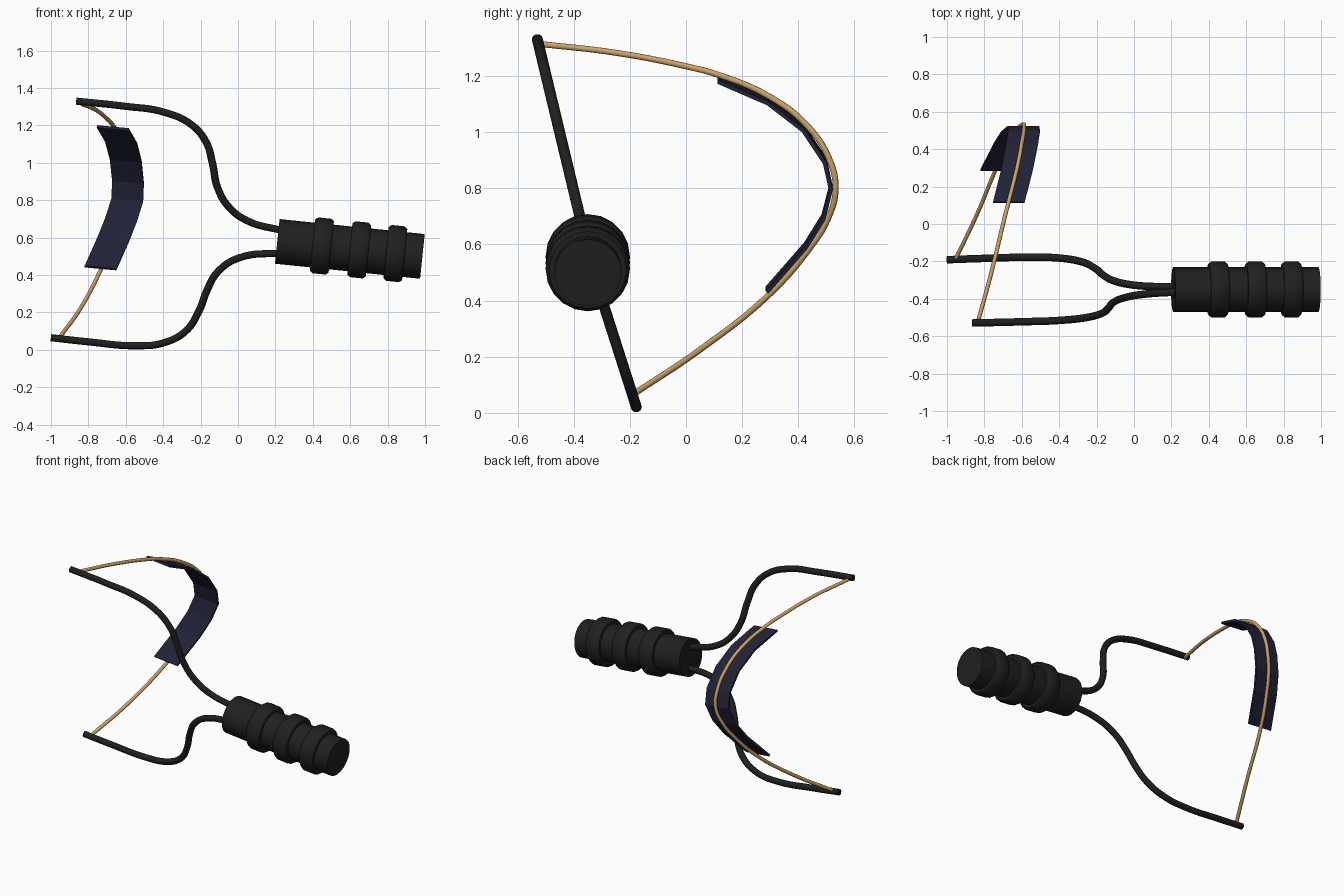
import bpy, bmesh, math
from mathutils import Vector, Matrix

cube = bpy.data.objects.get("Cube")
if cube:
    bpy.data.objects.remove(cube, do_unlink=True)


def material(name, rgb):
    m = bpy.data.materials.new(name)
    m.use_nodes = True
    m.diffuse_color = (*rgb, 1)
    bsdf = m.node_tree.nodes["Principled BSDF"]
    bsdf.inputs["Base Color"].default_value = (*rgb, 1)
    bsdf.inputs["Roughness"].default_value = 0.6
    return m


BLACK = material("black", (0.014, 0.014, 0.014))
TAN = material("tan rubber", (0.6, 0.36, 0.14))
NAVY = material("navy leather", (0.016, 0.016, 0.04))


def select_only(ob):
    bpy.ops.object.select_all(action='DESELECT')
    ob.select_set(True)
    bpy.context.view_layer.objects.active = ob


def add_mesh(name, bm, mat):
    bmesh.ops.recalc_face_normals(bm, faces=bm.faces)
    me = bpy.data.meshes.new(name)
    bm.to_mesh(me)
    bm.free()
    me.materials.append(mat)
    ob = bpy.data.objects.new(name, me)
    bpy.context.collection.objects.link(ob)
    return ob


def tube(name, points, radius, mat):
    """Round rod along a smooth path."""
    cu = bpy.data.curves.new(name, 'CURVE')
    cu.dimensions = '3D'
    cu.bevel_depth = radius
    cu.bevel_resolution = 3
    cu.resolution_u = 8
    cu.use_fill_caps = True
    sp = cu.splines.new('BEZIER')
    sp.bezier_points.add(len(points) - 1)
    for bp, p in zip(sp.bezier_points, points):
        bp.co = p
        bp.handle_left_type = bp.handle_right_type = 'AUTO'
    cu.materials.append(mat)
    ob = bpy.data.objects.new(name, cu)
    bpy.context.collection.objects.link(ob)
    select_only(ob)
    bpy.ops.object.convert(target='MESH')
    bpy.ops.object.shade_smooth_by_angle(angle=math.radians(50))
    return ob


# Handle: lathed grip with three raised rings, tilted slightly down
profile = [(0, 0), (0, 0.12)]
for c in (0.24, 0.44, 0.635):
    profile += [(c - 0.05, 0.12), (c - 0.05, 0.138), (c - 0.035, 0.15),
                (c + 0.035, 0.15), (c + 0.05, 0.138), (c + 0.05, 0.12)]
profile += [(0.78, 0.12), (0.78, 0)]
bm = bmesh.new()
verts = [bm.verts.new((x, 0, r)) for x, r in profile]
edges = [bm.edges.new(pair) for pair in zip(verts, verts[1:])]
bmesh.ops.spin(bm, geom=verts + edges, cent=(0, 0, 0), axis=(1, 0, 0),
               angle=math.tau, steps=20, use_merge=False)
bmesh.ops.remove_doubles(bm, verts=bm.verts, dist=0.0005)
handle = add_mesh("handle", bm, BLACK)
handle.matrix_world = (Matrix.Translation((0.21, -0.35, 0.58))
                       @ Matrix.Rotation(math.radians(5.9), 4, 'Y'))
select_only(handle)
bpy.ops.object.shade_smooth_by_angle(angle=math.radians(50))

# Fork arms: each lies in a plane leaning along y with height
upper = [(-0.865, 1.33), (-0.6, 1.302), (-0.4, 1.272), (-0.25, 1.205),
         (-0.17, 1.11), (-0.137, 1.0), (-0.11, 0.87), (-0.05, 0.765),
         (0.05, 0.69), (0.25, 0.635)]
lower = [(-1.0, 0.065), (-0.8, 0.043), (-0.55, 0.022), (-0.4, 0.037),
         (-0.28, 0.1), (-0.21, 0.205), (-0.165, 0.32), (-0.11, 0.415),
         (0, 0.49), (0.25, 0.52)]
tube("upper_arm", [(x, -0.365 - 0.24 * (z - 0.645), z) for x, z in upper], 0.02, BLACK)
tube("lower_arm", [(x, -0.335 - 0.32 * (z - 0.515), z) for x, z in lower], 0.02, BLACK)

# Elastic band from tip to tip
band = [(-0.835, -0.525, 1.315), (-0.76, -0.25, 1.283), (-0.7, 0, 1.235),
        (-0.67, 0.12, 1.203), (-0.625, 0.3, 1.125), (-0.6, 0.43, 1.025),
        (-0.588, 0.51, 0.905), (-0.592, 0.533, 0.8), (-0.625, 0.505, 0.69),
        (-0.665, 0.44, 0.585), (-0.735, 0.3, 0.425), (-0.84, 0.05, 0.225),
        (-0.955, -0.19, 0.065)]
tube("band", band, 0.011, TAN)

# Pouch: faceted strip lying against the inside of the band
path = [Vector(p) for p in band]
across = Vector((0.085, 0, -0.008))
bm = bmesh.new()
rows = []
for i in range(3, 11):
    along = path[i + 1] - path[i - 1]
    inward = Vector((0, along.z, -along.y)).normalized()
    mid = path[i] + inward * 0.017
    rows.append([bm.verts.new(mid - across), bm.verts.new(mid + across)])
for a, b in zip(rows, rows[1:]):
    bm.faces.new((a[0], a[1], b[1], b[0]))
pouch = add_mesh("pouch", bm, NAVY)
solid = pouch.modifiers.new("thickness", 'SOLIDIFY')
solid.thickness = 0.014
solid.offset = 0
